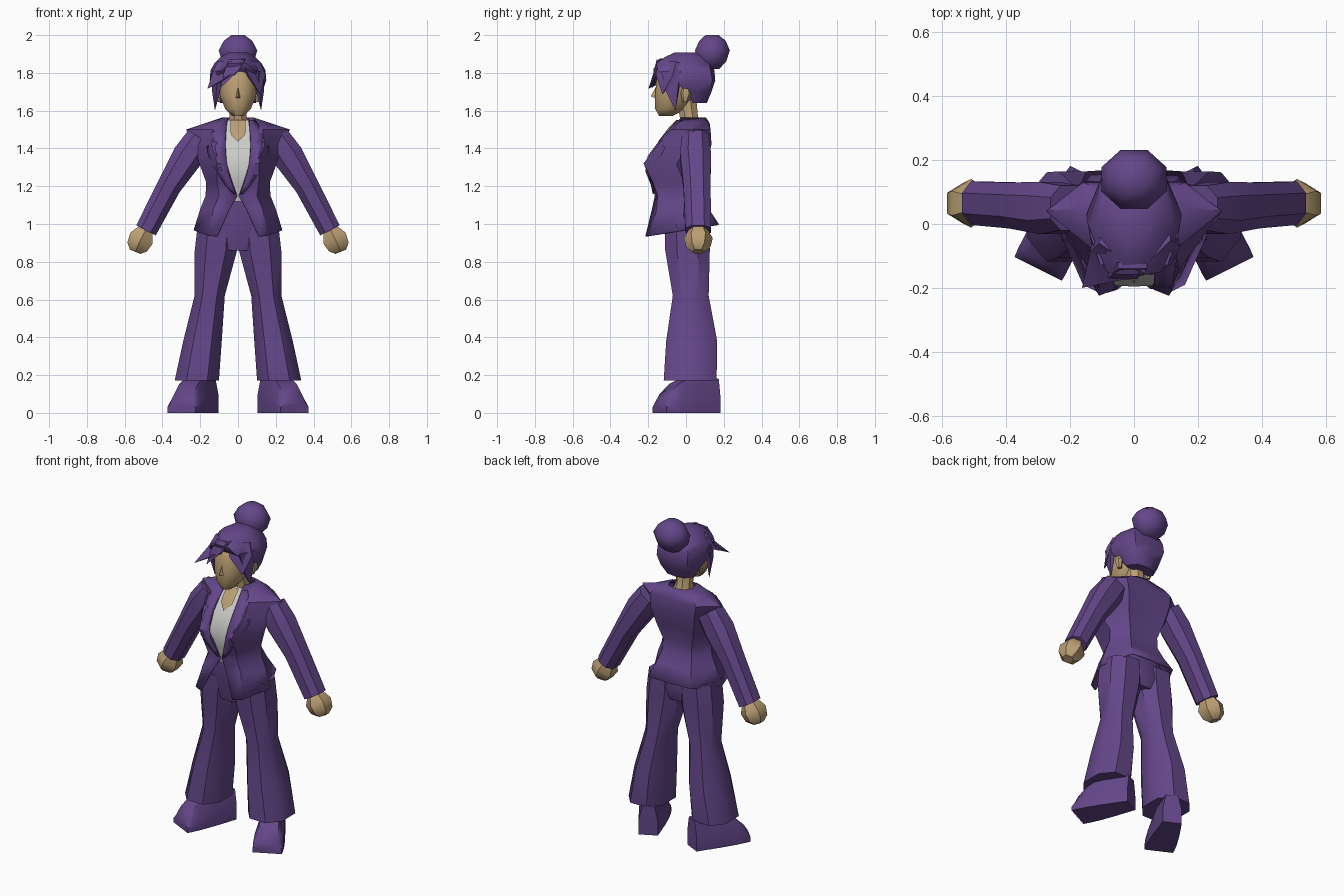
import bpy, bmesh, math
from mathutils import Vector
from mathutils.bvhtree import BVHTree

if "Cube" in bpy.data.objects:
    bpy.data.objects.remove(bpy.data.objects["Cube"])


def material(name, rgb):
    m = bpy.data.materials.new(name)
    m.diffuse_color = (*rgb, 1)
    m.use_nodes = True
    m.node_tree.nodes["Principled BSDF"].inputs["Base Color"].default_value = m.diffuse_color
    return m


PURPLE = material("purple cloth", (0.127, 0.062, 0.25))
SKIN = material("tan skin", (0.50, 0.35, 0.175))
WHITE = material("off white", (0.60, 0.60, 0.58))


def make(name, verts, faces, mat, angle=40, thick=0):
    me = bpy.data.meshes.new(name)
    bm = bmesh.new()
    vs = [bm.verts.new(v) for v in verts]
    for f in faces:
        bm.faces.new([vs[i] for i in f])
    bmesh.ops.remove_doubles(bm, verts=bm.verts, dist=0.0005)
    bmesh.ops.recalc_face_normals(bm, faces=bm.faces)
    bm.to_mesh(me)
    bm.free()
    me.materials.append(mat)
    me.shade_smooth()
    me.set_sharp_from_angle(angle=math.radians(angle))
    ob = bpy.data.objects.new(name, me)
    bpy.context.collection.objects.link(ob)
    if thick:
        mod = ob.modifiers.new("thickness", "SOLIDIFY")
        mod.thickness = thick
    return ob


def bridge(rings, closed=True, caps=(True, True)):
    """Verts and faces that join rings of equal length."""
    n = len(rings[0])
    faces = []
    for r in range(len(rings) - 1):
        for i in range(n if closed else n - 1):
            j = (i + 1) % n
            faces.append((r*n + i, r*n + j, r*n + n + j, r*n + n + i))
    if caps[0]:
        faces.append(tuple(range(n)))
    if caps[1]:
        faces.append(tuple(range((len(rings) - 1)*n, len(rings)*n)))
    return [p for r in rings for p in r], faces


def tube(name, rows, mat, n=8, level=False, side=1, power=0.85, angle=40):
    """Loft of ovals; each row is x, y, z, in-plane radius, depth radius."""
    rings = []
    for k, (x, y, z, a, b) in enumerate(rows):
        p, q = rows[max(k-1, 0)], rows[min(k+1, len(rows)-1)]
        d = Vector((q[0]-p[0], 0, q[2]-p[2])).normalized()
        u = Vector((1, 0, 0)) if level else Vector((-d.z, 0, d.x))
        ring = []
        for i in range(n):
            t = 2*math.pi*(i + 0.5)/n
            c, s = [math.copysign(abs(w)**power, w)
                    for w in (math.cos(t), math.sin(t))]
            k1 = a / math.cos(math.pi/n)**power
            k2 = b / math.cos(math.pi/n)**power
            v = Vector((x, y, z)) + u*k1*c + Vector((0, k2*s, 0))
            ring.append((v.x*side, v.y, v.z))
        rings.append(ring)
    return make(name, *bridge(rings), mat, angle)


def half_loft(rows, slope):
    """Mirrored open rings; each row is z, then x, y pairs, then back y."""
    rings = []
    for k, row in enumerate(rows):
        pts = [(row[i], row[i+1]) for i in range(1, len(row) - 1, 2)]
        full = pts + [(0, row[-1])] + [(-x, y) for x, y in reversed(pts)]
        rings.append([(x, y, row[0] + slope.get(k, 0)*y) for x, y in full])
    return rings


# Jacket body, open down the front
jacket = half_loft([
    (0.97, .11, -.215, .16, -.19, .235, -.02, .15, .165, .175),
    (1.08, .045, -.18, .13, -.155, .20, -.01, .12, .12, .12),
    (1.15, .004, -.165, .10, -.15, .172, -.01, .10, .09, .09),
    (1.22, .03, -.18, .11, -.175, .168, -.01, .10, .085, .08),
    (1.32, .06, -.205, .11, -.225, .205, -.05, .13, .11, .10),
    (1.42, .066, -.15, .14, -.145, .235, .02, .15, .135, .125),
    (1.50, .062, -.085, .13, -.08, .275, .04, .16, .13, .13),
    (1.535, .06, -.055, .12, -.035, .17, .05, .12, .115, .125),
    (1.565, .055, -.025, .07, .01, .08, .05, .055, .095, .105),
], {0: 0.16})
jv, jf = bridge(jacket, closed=False, caps=(False, False))
make("jacket", jv, jf, PURPLE, thick=0.008)
tree = BVHTree.FromPolygons(jv, jf)


def on_jacket(x, z):
    hit = tree.ray_cast(Vector((x, -1, z)), Vector((0, 1, 0)))[0]
    y = hit.y if hit else tree.find_nearest(Vector((x, -.15, z)))[0].y
    return (x, y - 0.009, z)


# Notched lapels lying on the jacket
lapel = [(1.55, .06, .09), (1.48, .065, .145), (1.44, .066, .125),
         (1.41, .066, .165), (1.36, .064, .158), (1.28, .052, .115),
         (1.20, .026, .065), (1.16, .01, .025)]
for s, tag in ((1, "left"), (-1, "right")):
    rings = [[on_jacket(s*(a + (b - a)*t), z) for t in (0, .5, 1)]
             for z, a, b in lapel]
    make(tag + "_lapel", *bridge(rings, False, (False, False)), PURPLE,
         thick=0.008)

# Shirt panel behind the opening, with a bare neckline
shirt = [(1.12, .02, -.155), (1.22, .05, -.172), (1.32, .08, -.192),
         (1.42, .085, -.142), (1.50, .08, -.08), (1.55, .065, -.03)]
make("shirt", *bridge([[(-w, y, z), (0, y - .004, z), (w, y, z)]
                       for z, w, y in shirt], False, (False, False)), WHITE)
neck_rows = [(1.437, .002, -.142), (1.475, .038, -.112),
             (1.505, .04, -.09), (1.55, .04, -.045)]
make("neckline", *bridge([[(-w, y, z), (0, y - .006, z), (w, y, z)]
                          for z, w, y in neck_rows], False, (False, False)),
     SKIN)

# Hips
tube("hips", [(0, 0, .86, .12, .10), (0, .005, .93, .20, .115),
              (0, -.01, 1.04, .175, .115), (0, -.03, 1.13, .14, .10)],
     PURPLE, n=12, level=True)

shoe = [(-.165, .055, .18), (-.02, .075, .20), (.08, .084, .155),
        (.14, .085, .10), (.168, .083, .055)]
for s, tag in ((1, "left"), (-1, "right")):
    # Flared trouser leg
    tube(tag + "_trouser_leg", [
        (.218, .022, .172, .117, .14), (.188, .03, .38, .102, .135),
        (.15, .025, .62, .08, .095), (.117, .008, .86, .112, .118),
        (.108, .005, 1.0, .105, .118)], PURPLE, level=True, side=s)
    # Sleeve and fist
    tube(tag + "_sleeve", [
        (.20, .05, 1.455, .075, .07), (.265, .05, 1.36, .082, .082),
        (.365, .058, 1.20, .064, .072), (.487, .065, .966, .058, .068)],
        PURPLE, side=s)
    tube(tag + "_hand", [
        (.49, .065, .968, .042, .045), (.511, .065, .925, .066, .066),
        (.534, .065, .878, .057, .056), (.544, .065, .853, .03, .03)],
        SKIN, n=6, side=s, power=1)
    # Chunky shoe turned outward
    f, r = Vector((.447, -.894)), Vector((.894, .447))
    rings = []
    for d, w, h in shoe:
        prof = [(-w, 0), (w, 0), (w, h*.5), (w*.65, h), (-w*.65, h), (-w, h*.5)]
        ring = []
        for a, z in prof:
            p = Vector((.225, .01)) + f*d + r*a
            ring.append((p.x*s, p.y, z))
        rings.append(ring)
    make(tag + "_shoe", *bridge(rings), PURPLE)
    # Ear
    tube(tag + "_ear", [(.103, -.005, 1.645, .01, .012),
                        (.112, 0, 1.69, .016, .025),
                        (.108, 0, 1.72, .01, .018)],
         SKIN, n=6, level=True, side=s)

# Neck, head and nose
tube("neck", [(0, .03, 1.50, .065, .06), (0, .015, 1.57, .045, .048),
              (0, 0, 1.66, .05, .055)], SKIN, level=True, power=1)
tube("head", [
    (0, -.107, 1.572, .032, .036), (0, -.08, 1.61, .068, .083),
    (0, -.055, 1.68, .096, .108), (0, -.04, 1.76, .104, .117),
    (0, -.03, 1.82, .09, .105), (0, -.02, 1.87, .05, .06)],
    SKIN, n=12, level=True, power=1, angle=60)
make("nose", [(-.017, -.155, 1.665), (.017, -.155, 1.665), (0, -.152, 1.74),
              (0, -.187, 1.675)],
     [(0, 1, 3), (1, 2, 3), (2, 0, 3), (0, 2, 1)], SKIN)

# Hair cap swept back from the face
hair = half_loft([
    (1.64, .085, .035, .095, .055, .06, .10, .11),
    (1.70, .112, .01, .13, .05, .09, .125, .135),
    (1.76, .13, -.08, .15, .03, .105, .14, .155),
    (1.815, .085, -.15, .145, .0, .105, .13, .15),
    (1.85, .045, -.158, .125, -.01, .09, .12, .135),
    (1.885, .03, -.11, .09, -.01, .07, .08, .10),
    (1.908, .02, -.06, .05, -.01, .04, .05, .07)], {})
make("hair_cap", *bridge(hair), PURPLE, angle=50)


def lock(name, a, b, mid1, mid2, tip, push):
    """Pointed strand: root edge, middle edge and tip, given thickness."""
    rows = [a, b, mid2, mid1]
    o = Vector(push)
    v = [Vector(p) for p in rows + [tip]]
    v += [p + o for p in v[:4]]
    faces = [(0, 1, 2, 3), (5, 6, 7, 8), (3, 2, 4), (8, 7, 4), (0, 1, 6, 5),
             (1, 2, 7, 6), (3, 0, 5, 8), (2, 4, 7), (3, 4, 8)]
    make(name, v, faces, PURPLE)


# Fringe and the strands beside the face
lock("fringe_sweep", (.035, -.155, 1.87), (-.11, -.06, 1.86),
     (-.02, -.172, 1.80), (-.138, -.09, 1.79), (-.163, -.20, 1.715),
     (.005, .025, -.01))
lock("fringe_centre", (.04, -.14, 1.875), (-.05, -.14, 1.87),
     (.01, -.172, 1.82), (-.075, -.165, 1.80), (-.095, -.178, 1.715),
     (0, .02, 0))
lock("fringe_side", (.02, -.145, 1.87), (.115, -.05, 1.86),
     (.055, -.160, 1.79), (.145, -.07, 1.79), (.118, -.125, 1.685),
     (-.005, .025, -.01))
for s, tag in ((1, "left"), (-1, "right")):
    lock(tag + "_side_strand", (s*.105, -.13, 1.81), (s*.14, -.03, 1.81),
         (s*.115, -.105, 1.70), (s*.137, -.045, 1.70), (s*.122, -.055, 1.60),
         (-s*.02, .006, 0))

# Hair bun
tube("hair_bun", [
    (0, .125, 1.82, .05, .05), (0, .135, 1.86, .085, .078),
    (0, .14, 1.92, .102, .092), (0, .14, 1.97, .075, .07),
    (0, .138, 2.0, .035, .035)], PURPLE, n=8, level=True, power=1, angle=50)
